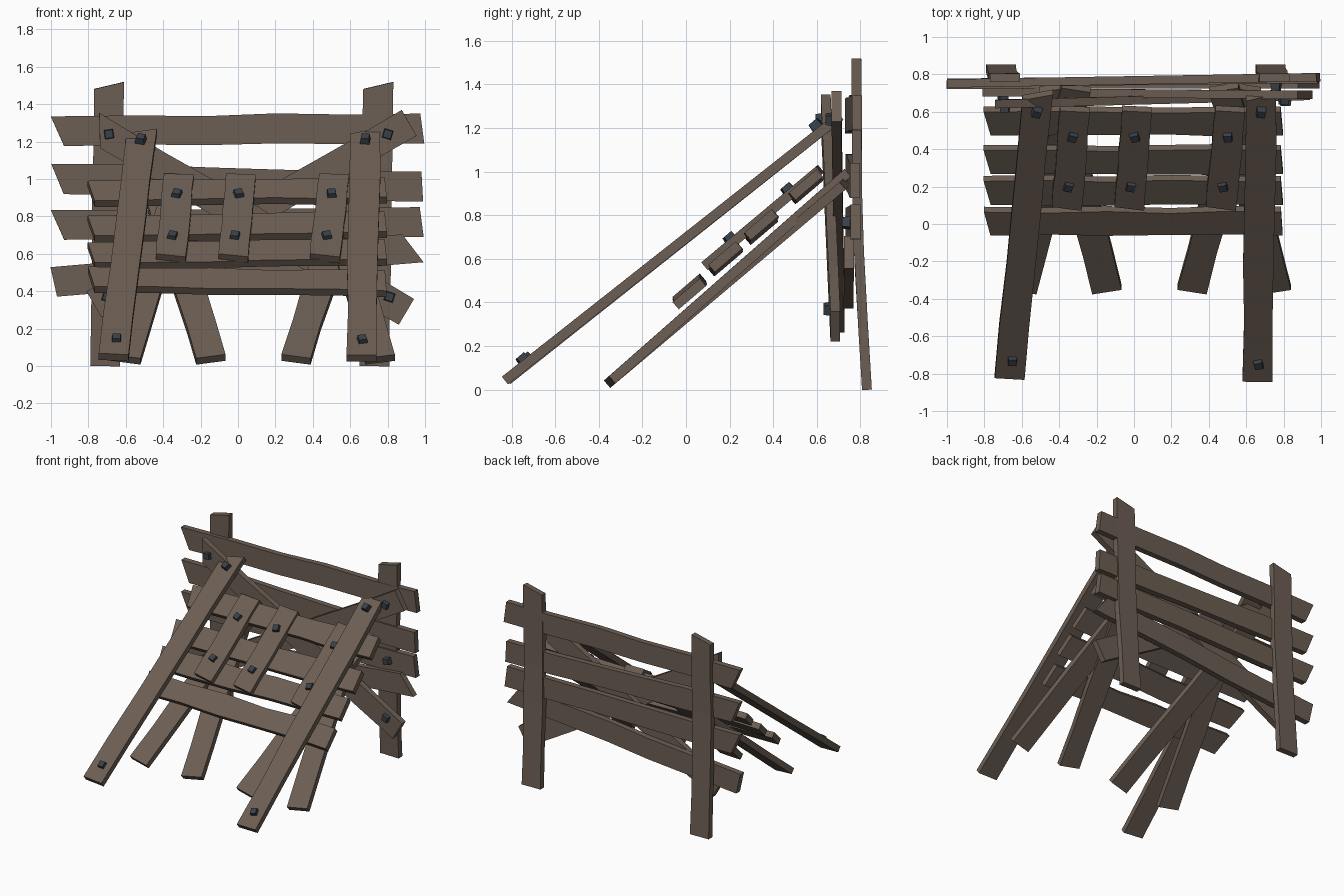
import bpy, bmesh, math, random
from mathutils import Vector, Matrix

if "Cube" in bpy.data.objects:
    bpy.data.objects.remove(bpy.data.objects["Cube"])

random.seed(4)


def material(name, rgb):
    m = bpy.data.materials.new(name)
    m.diffuse_color = (*rgb, 1)
    m.use_nodes = True
    m.node_tree.nodes["Principled BSDF"].inputs["Base Color"].default_value = m.diffuse_color
    return m


WOOD = material("weathered wood", (0.150, 0.113, 0.088))
IRON = material("dark iron", (0.040, 0.052, 0.066))
FRONT = Vector((0, -1, 0))
UP_SLOPE = Vector((0, -0.65, 0.76))


def finish(name, bm, mat):
    bmesh.ops.recalc_face_normals(bm, faces=bm.faces)
    me = bpy.data.meshes.new(name)
    bm.to_mesh(me)
    bm.free()
    me.materials.append(mat)
    ob = bpy.data.objects.new(name, me)
    bpy.context.collection.objects.link(ob)


def plank(name, a, b, n, w=0.16, t=0.045, cut_a=0, cut_b=0, bend=0, rough=0.005):
    """Rough board from a to b; n faces out of its broad side, cuts slant the ends."""
    a, b = Vector(a), Vector(b)
    d = (b - a).normalized()
    n = (n - d * n.dot(d)).normalized()
    s = n.cross(d)
    bm = bmesh.new()
    steps = 5
    rings = []
    for i in range(steps + 1):
        f = i / steps
        inner = 0 < i < steps
        c = a.lerp(b, f) + n * bend * (1 - abs(2 * f - 1))
        if inner:
            c += d * random.uniform(-0.04, 0.04)
        cut = cut_a if i == 0 else cut_b if i == steps else 0
        edge = [w / 2 + (random.uniform(-rough, rough) if inner else 0) for _ in range(2)]
        ring = []
        for u, v in ((-1, -1), (1, -1), (1, 1), (-1, 1)):
            p = c + s * u * edge[u > 0] + n * v * t / 2 + d * cut * u
            ring.append(bm.verts.new(p))
        rings.append(ring)
    for r, q in zip(rings, rings[1:]):
        for k in range(4):
            bm.faces.new((r[k], r[(k + 1) % 4], q[(k + 1) % 4], q[k]))
    bm.faces.new(rings[0])
    bm.faces.new(rings[-1])
    finish(name, bm, WOOD)


def bolt(name, p, n):
    """Square bolt head with a chamfered top."""
    bm = bmesh.new()
    rot = n.to_track_quat('Z', 'Y').to_matrix().to_4x4()
    turn = Matrix.Rotation(math.pi / 4 + random.uniform(-0.4, 0.4), 4, 'Z')
    base = Matrix.Translation(Vector(p)) @ rot @ turn
    bmesh.ops.create_cone(bm, cap_ends=True, segments=4, radius1=0.037, radius2=0.030,
                          depth=0.04, matrix=base)
    finish(name, bm, IRON)


# Two upright back posts, slightly kinked
for side, x in (("left", -0.69), ("right", 0.75)):
    plank(f"back_post_{side}", (x - 0.02, 0.83, 0), (x, 0.782, 1.50), FRONT,
          cut_b=-0.02, bend=0.02)

# Four horizontal back rails
rails = [((-0.965, 0.752, 1.255), (0.985, 0.785, 1.27), -0.035, -0.01),
         ((-0.965, 0.755, 1.0), (0.985, 0.775, 0.96), -0.035, -0.006),
         ((-0.965, 0.755, 0.755), (0.982, 0.778, 0.77), -0.035, -0.01),
         ((-0.985, 0.745, 0.45), (0.935, 0.748, 0.63), -0.01, -0.05)]
for i, (a, b, ca, cb) in enumerate(rails):
    plank(f"back_rail_{i + 1}", a, b, FRONT, cut_a=ca, cut_b=cb, rough=0.008)

# Crossed diagonal braces in front of the rails
plank("brace_falling", (-0.74, 0.642, 1.26), (0.90, 0.685, 0.29), FRONT, cut_a=-0.05)
plank("brace_rising", (-0.77, 0.705, 0.33), (0.915, 0.69, 1.30), FRONT)

# Two long sloping front legs
plank("long_leg_left", (-0.665, -0.815, 0.047), (-0.515, 0.69, 1.24), UP_SLOPE, cut_b=-0.025)
plank("long_leg_right", (0.66, -0.83, 0.042), (0.68, 0.69, 1.24), UP_SLOPE, cut_b=-0.025)

# Four short legs, crossing in pairs near the top
for name, xa, xb, lift in (("outer_left", -0.60, -0.31, 0.02), ("inner_left", -0.145, -0.43, -0.02),
                           ("inner_right", 0.31, 0.60, -0.02), ("outer_right", 0.76, 0.48, 0.02)):
    plank(f"short_leg_{name}", (xa, -0.35, 0.035), (xb, 0.73, 0.965 + lift), UP_SLOPE)

# Cross slats lying on the short legs
for i, (y, z) in enumerate(((0.015, 0.45), (0.18, 0.60), (0.345, 0.745), (0.55, 0.93))):
    tilt = random.uniform(-0.012, 0.012)
    plank(f"cross_slat_{i + 1}", (-0.785, y, z + tilt), (0.79, y, z - tilt), UP_SLOPE,
          w=0.165, cut_a=-0.018, cut_b=-0.005, rough=0.009)

# Three short boards on the slats, with two bolts each
for i, (xa, xb) in enumerate(((-0.36, -0.315), (-0.025, 0.015), (0.465, 0.515))):
    plank(f"face_board_{i + 1}", (xa, 0.095, 0.575), (xb, 0.615, 1.01), UP_SLOPE, cut_a=0.008)
    for y, z, f in ((0.20, 0.695, 0.2), (0.465, 0.92, 0.72)):
        bolt(f"board_bolt_{i + 1}", (xa + (xb - xa) * f, y, z), UP_SLOPE)

# Bolts on the long legs
for p in ((-0.65, -0.73, 0.145), (-0.52, 0.595, 1.215), (0.665, -0.75, 0.14), (0.68, 0.595, 1.215)):
    bolt("leg_bolt", p, UP_SLOPE)

# Bolts on the braces and the third rail
for p in ((-0.69, 0.615, 1.24), (0.80, 0.66, 1.24), (0.81, 0.65, 0.37),
          (-0.70, 0.675, 0.37), (0.76, 0.735, 0.765)):
    bolt("brace_bolt", p, FRONT)
